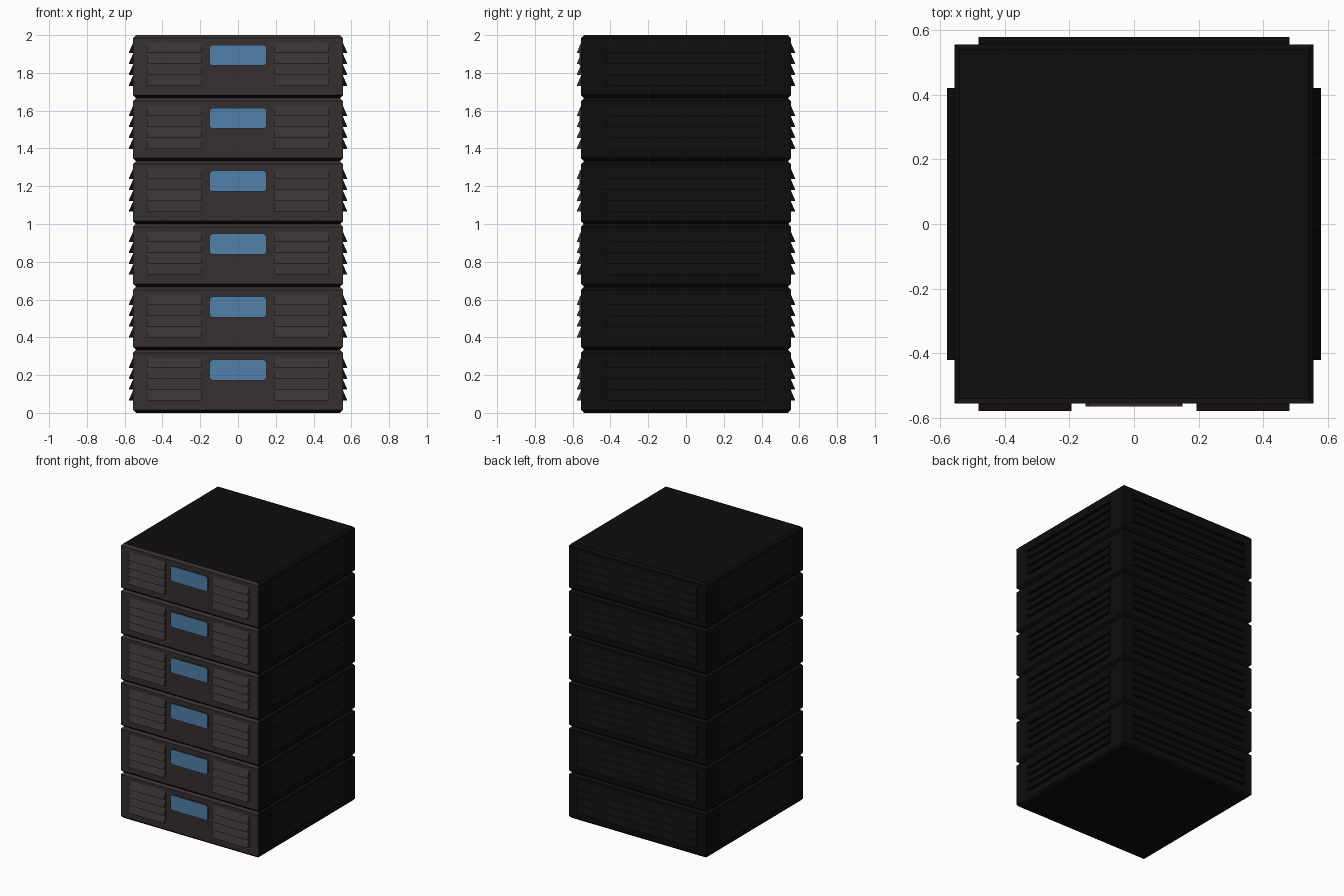
import bpy, bmesh, math
from mathutils import Matrix, Vector

if "Cube" in bpy.data.objects:
    bpy.data.objects.remove(bpy.data.objects["Cube"])

UNITS, H = 6, 2.0 / 6      # stacked units and the height of each
R, C, OUT = 0.555, 0.015, 0.578   # half width, edge chamfer, louver reach


def material(name, rgb):
    m = bpy.data.materials.new(name)
    m.diffuse_color = (*rgb, 1)
    m.use_nodes = True
    m.node_tree.nodes["Principled BSDF"].inputs["Base Color"].default_value = m.diffuse_color
    return m


BLACK = material("case black", (0.004, 0.004, 0.004))
BROWN = material("front panel brown", (0.037, 0.028, 0.028))
SLAT = material("front louver brown", (0.039, 0.031, 0.031))
BLUE = material("display blue", (0.083, 0.215, 0.40))


def finish(name, bm, mats, z):
    bmesh.ops.recalc_face_normals(bm, faces=bm.faces)
    me = bpy.data.meshes.new(name)
    bm.to_mesh(me)
    bm.free()
    for m in mats:
        me.materials.append(m)
    ob = bpy.data.objects.new(name, me)
    ob.location.z = z
    bpy.context.collection.objects.link(ob)


def prism(bm, profile, vec):
    """Extrude a closed planar outline along vec."""
    f = bm.faces.new([bm.verts.new(p) for p in profile])
    g = bmesh.ops.extrude_face_region(bm, geom=[f])
    bmesh.ops.translate(bm, vec=vec,
                        verts=[v for v in g["geom"] if isinstance(v, bmesh.types.BMVert)])


def case(z):
    # chamfered box from stacked square rings
    bm = bmesh.new()
    rings = []
    for r, h in ((R - C, 0), (R, C), (R, H - C), (R - C, H)):
        rings.append([bm.verts.new((x * r, y * r, h))
                      for x, y in ((-1, -1), (1, -1), (1, 1), (-1, 1))])
    bm.faces.new(rings[0])
    bm.faces.new(rings[-1])
    for a, b in zip(rings, rings[1:]):
        for i in range(4):
            j = (i + 1) % 4
            bm.faces.new((a[i], a[j], b[j], b[i]))
    bmesh.ops.recalc_face_normals(bm, faces=bm.faces)
    # front panel and its upper chamfer are brown
    for f in bm.faces:
        if f.normal.y < -0.5 and f.normal.z > -0.1:
            f.material_index = 1
    finish("unit_case", bm, [BLACK, BROWN], z)


def louvers(name, x0, x1, turn, mat, z):
    # four wedge slats, flaring outward at the bottom
    bm = bmesh.new()
    for k in range(4):
        t = 0.065 + k * 0.0577
        prism(bm, [(x0, -R + 0.004, t), (x0, -OUT, t), (x0, -OUT, t + 0.003),
                   (x0, -R, t + 0.055), (x0, -R + 0.004, t + 0.055)],
              Vector((x1 - x0, 0, 0)))
    bm.transform(Matrix.Rotation(math.radians(turn), 4, 'Z'))
    finish(name, bm, [mat], z)


def display(z):
    # plate with clipped corners and a blue front face
    bm = bmesh.new()
    w, lo, hi, c = 0.15, 0.172, 0.282, 0.012
    outline = [(-w + c, lo), (w - c, lo), (w, lo + c), (w, hi - c),
               (w - c, hi), (-w + c, hi), (-w, hi - c), (-w, lo + c)]
    prism(bm, [(x, -R + 0.003, h) for x, h in outline], Vector((0, -0.012, 0)))
    bmesh.ops.recalc_face_normals(bm, faces=bm.faces)
    for f in bm.faces:
        if f.normal.y < -0.9:
            f.material_index = 1
    finish("display_plate", bm, [BROWN, BLUE], z)


for n in range(UNITS):
    z = n * H
    case(z)
    display(z)
    louvers("front_louvers_left", -0.48, -0.193, 0, SLAT, z)
    louvers("front_louvers_right", 0.193, 0.48, 0, SLAT, z)
    louvers("right_louvers", -0.42, 0.42, 90, BLACK, z)
    louvers("back_louvers", -0.48, 0.48, 180, BLACK, z)
    louvers("left_louvers", -0.42, 0.42, 270, BLACK, z)
